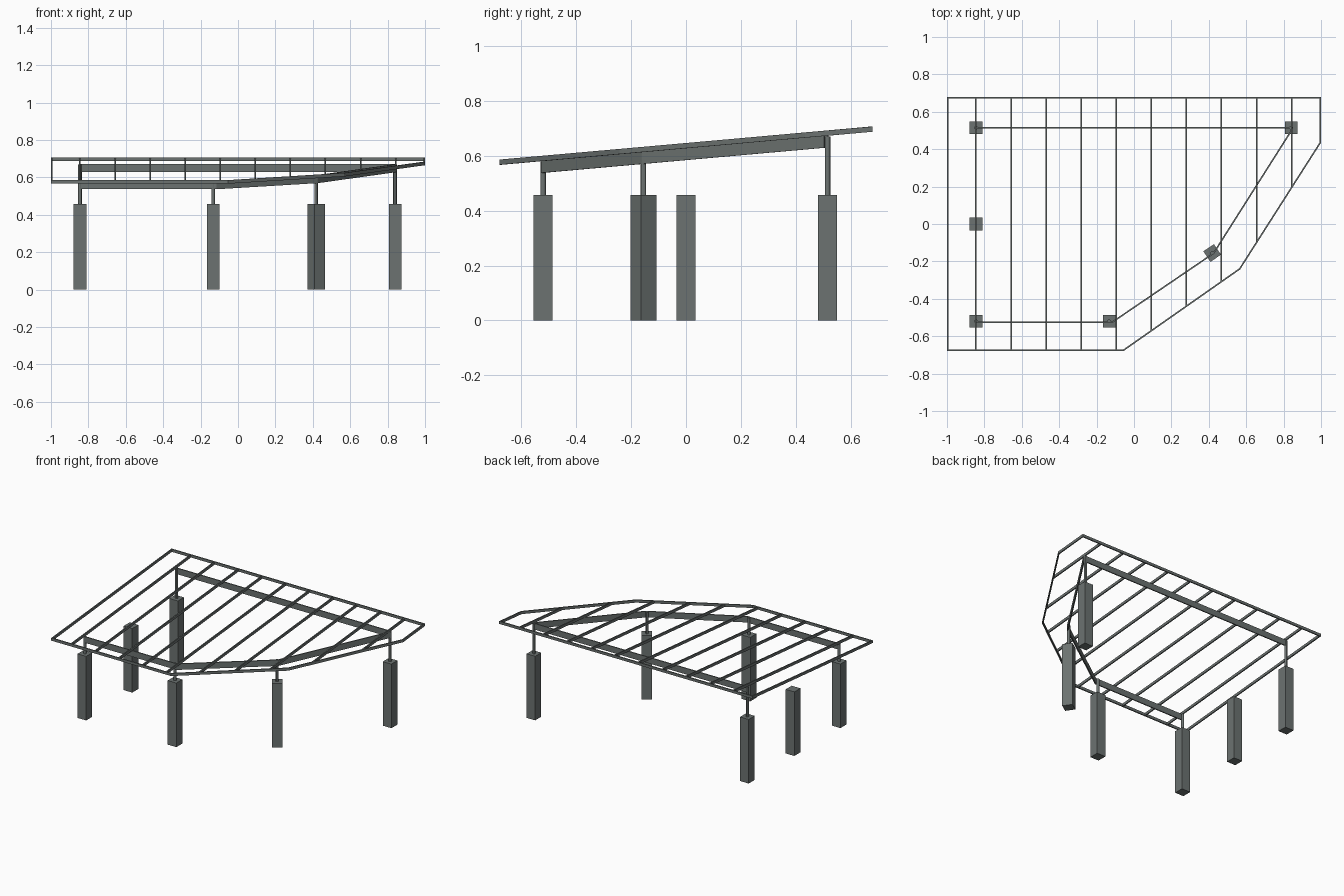
import bpy
import math
from mathutils import Vector

if "Cube" in bpy.data.objects:
    bpy.data.objects.remove(bpy.data.objects["Cube"])

THICK = 0.008        # plank thickness
RAFTER_H = 0.019     # rafter and rim depth
BEAM_H = 0.043       # beam depth

mat = bpy.data.materials.new("dark grey")
mat.diffuse_color = (0.15, 0.17, 0.165, 1)
mat.use_nodes = True
mat.node_tree.nodes["Principled BSDF"].inputs["Base Color"].default_value = mat.diffuse_color


def roof_z(y):
    """Top of the sloping roof frame."""
    return 0.6455 + 0.089 * y


def add_mesh(name, verts, faces):
    me = bpy.data.meshes.new(name)
    me.from_pydata(verts, [], faces)
    me.materials.append(mat)
    ob = bpy.data.objects.new(name, me)
    bpy.context.collection.objects.link(ob)
    return ob


def plank_run(name, pts, drop, height, closed=False):
    """Upright planks along a counter-clockwise plan path, mitred, following the slope."""
    pts = [Vector(p) for p in pts]
    n = len(pts)
    verts = []
    for i, p in enumerate(pts):
        before = pts[i - 1] if (i or closed) else None
        after = pts[(i + 1) % n] if (i < n - 1 or closed) else None
        dirs = [(b - a).normalized() for a, b in ((before, p), (p, after)) if a and b]
        normals = [Vector((-d.y, d.x)) for d in dirs]
        m = sum(normals, Vector((0, 0))).normalized()
        m *= THICK / 2 / m.dot(normals[0])
        for side, low in ((-1, 1), (1, 1), (1, 0), (-1, 0)):
            q = p + m * side
            verts.append((q.x, q.y, roof_z(p.y) - drop - height * low))
    faces = []
    for i in range(n if closed else n - 1):
        a, b = 4 * i, 4 * ((i + 1) % n)
        faces += [(a + k, b + k, b + (k + 1) % 4, a + (k + 1) % 4) for k in range(4)]
    if not closed:
        e = 4 * (n - 1)
        faces += [(0, 1, 2, 3), (e + 3, e + 2, e + 1, e)]
    # flip so that faces point outwards
    return add_mesh(name, verts, [f[::-1] for f in faces])


# roof rim
rim = [(-0.996, 0.675), (-0.996, -0.674), (-0.055, -0.674),
       (0.565, -0.24), (0.996, 0.435), (0.996, 0.675)]
plank_run("roof_rim", rim, 0, RAFTER_H, closed=True)


def front_edge(x):
    for (x0, y0), (x1, y1) in zip(rim[1:4], rim[2:5]):
        if x0 <= x <= x1:
            return y0 + (y1 - y0) * (x - x0) / (x1 - x0)


# rafters
for i in range(10):
    x = -0.845 + i * 0.1875
    plank_run(f"rafter_{i + 1}", [(x, front_edge(x)), (x, 0.675)], 0, RAFTER_H)

# beams under the rafters
plank_run("back_beam", [(0.842, 0.515), (-0.847, 0.515)], RAFTER_H, BEAM_H)
plank_run("front_beam", [(-0.847, -0.524), (-0.115, -0.524), (0.425, -0.157), (0.845, 0.505)],
          RAFTER_H, BEAM_H)

# posts, with a steel pin up to the beam on all but the middle left one
posts = [(-0.845, 0.515, 0, True), (0.84, 0.515, 0, True), (-0.845, 0, 0, False),
         (-0.845, -0.52, 0, True), (-0.133, -0.52, 0, True), (0.418, -0.155, 34, True)]
for i, (x, y, turn, has_pin) in enumerate(posts):
    bpy.ops.mesh.primitive_cube_add(size=1, location=(x, y, 0.2285),
                                    rotation=(0, 0, math.radians(turn)))
    post = bpy.context.object
    post.name = f"post_{i + 1}"
    post.scale = (0.068, 0.068, 0.457)
    post.data.materials.append(mat)
    if has_pin:
        top = roof_z(y) - RAFTER_H - 0.003
        bpy.ops.mesh.primitive_cylinder_add(vertices=12, radius=0.01, depth=top - 0.45,
                                            location=(x, y, (top + 0.45) / 2))
        pin = bpy.context.object
        pin.name = f"post_pin_{i + 1}"
        pin.data.materials.append(mat)
        bpy.ops.object.shade_smooth_by_angle()
